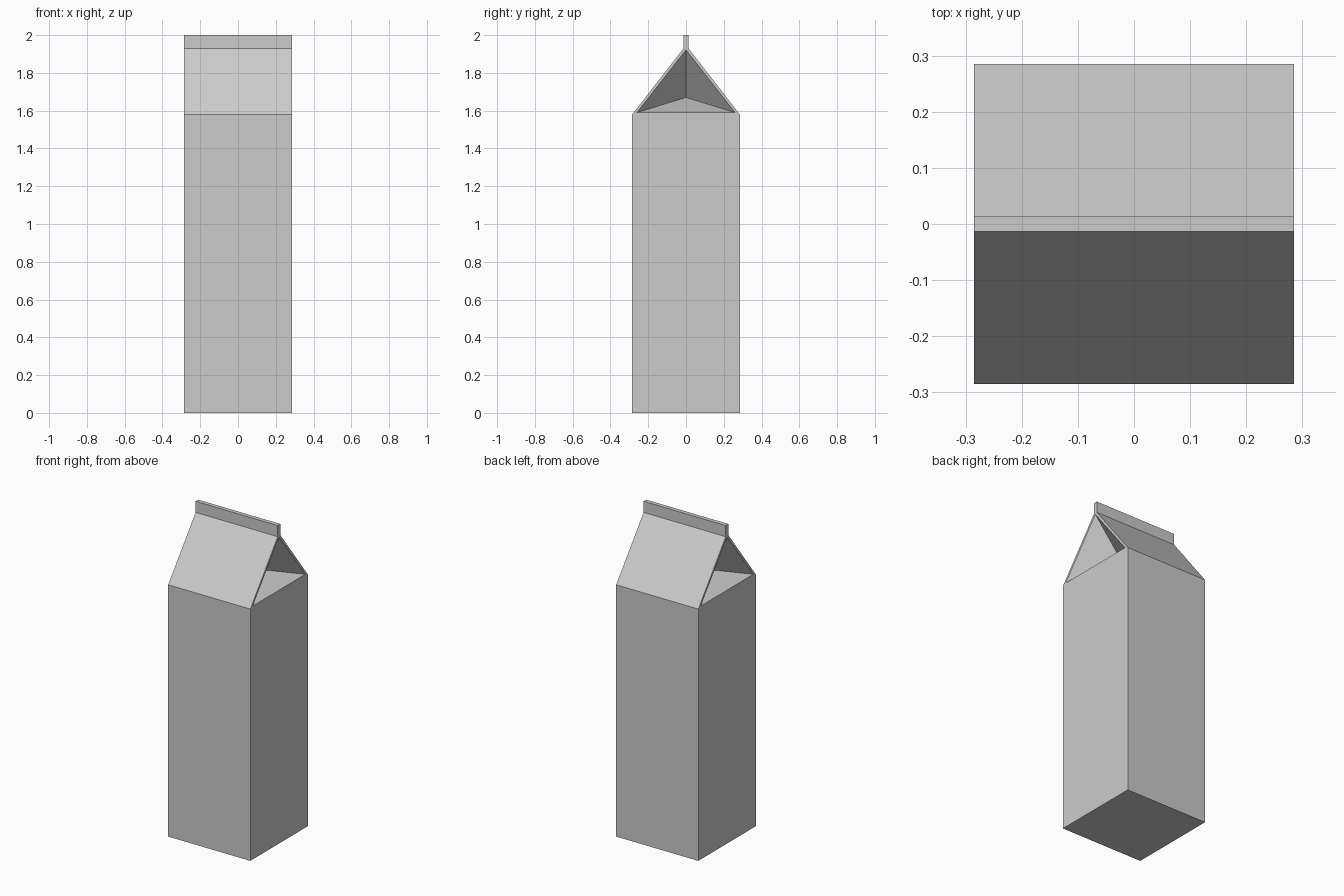
import bpy, bmesh

if "Cube" in bpy.data.objects:
    bpy.data.objects.remove(bpy.data.objects["Cube"])

H = 0.285      # half width
EAVE = 1.58    # top of the straight walls
RIDGE = 1.93   # bottom of the sealed fin
TOP = 2.0
FIN = 0.013    # half thickness of the fin
DEPTH = 0.21   # how far the gable folds inward

bm = bmesh.new()


def v(x, y, z):
    return bm.verts.new((x, y, z))


# outer profile in y/z, lofted from the middle to the right end
profile = [(-H, 0), (H, 0), (H, EAVE), (FIN, RIDGE),
           (FIN, TOP), (-FIN, TOP), (-FIN, RIDGE), (-H, EAVE)]
mid = [v(0, y, z) for y, z in profile]
end = [v(H, y, z) for y, z in profile]
for i in range(len(profile)):
    j = (i + 1) % len(profile)
    bm.faces.new((mid[i], mid[j], end[j], end[i]))
A, B, C, E, G, K, F, D = end

# end wall and fin end
bm.faces.new((A, B, C, D))
bm.faces.new((F, E, G, K))

# thin rim around the gable opening
a, b, c = v(H, -0.26, 1.59), v(H, 0.26, 1.59), v(H, 0, 1.922)
bm.faces.new((D, C, b, a))
bm.faces.new((C, E, c, b))
bm.faces.new((F, D, a, c))
bm.faces.new((E, F, c))

# folded-in gusset: one sloping flap and two side folds
p = v(H - DEPTH, 0, 1.67)
for s, t in ((a, b), (b, c), (c, a)):
    bm.faces.new((s, t, p))

bmesh.ops.recalc_face_normals(bm, faces=bm.faces)
# the half shell is open at x = 0: make sure the end wall faces outward
wall = next(f for f in bm.faces if set(f.verts) == {A, B, C, D})
wall.normal_update()
if wall.normal.x < 0:
    bmesh.ops.reverse_faces(bm, faces=bm.faces)

mesh = bpy.data.meshes.new("carton")
bm.to_mesh(mesh)
bm.free()
carton = bpy.data.objects.new("carton", mesh)
bpy.context.collection.objects.link(carton)

# the left end mirrors the right
mirror = carton.modifiers.new("mirror", 'MIRROR')
mirror.use_axis = (True, False, False)
mirror.merge_threshold = 0.0005
